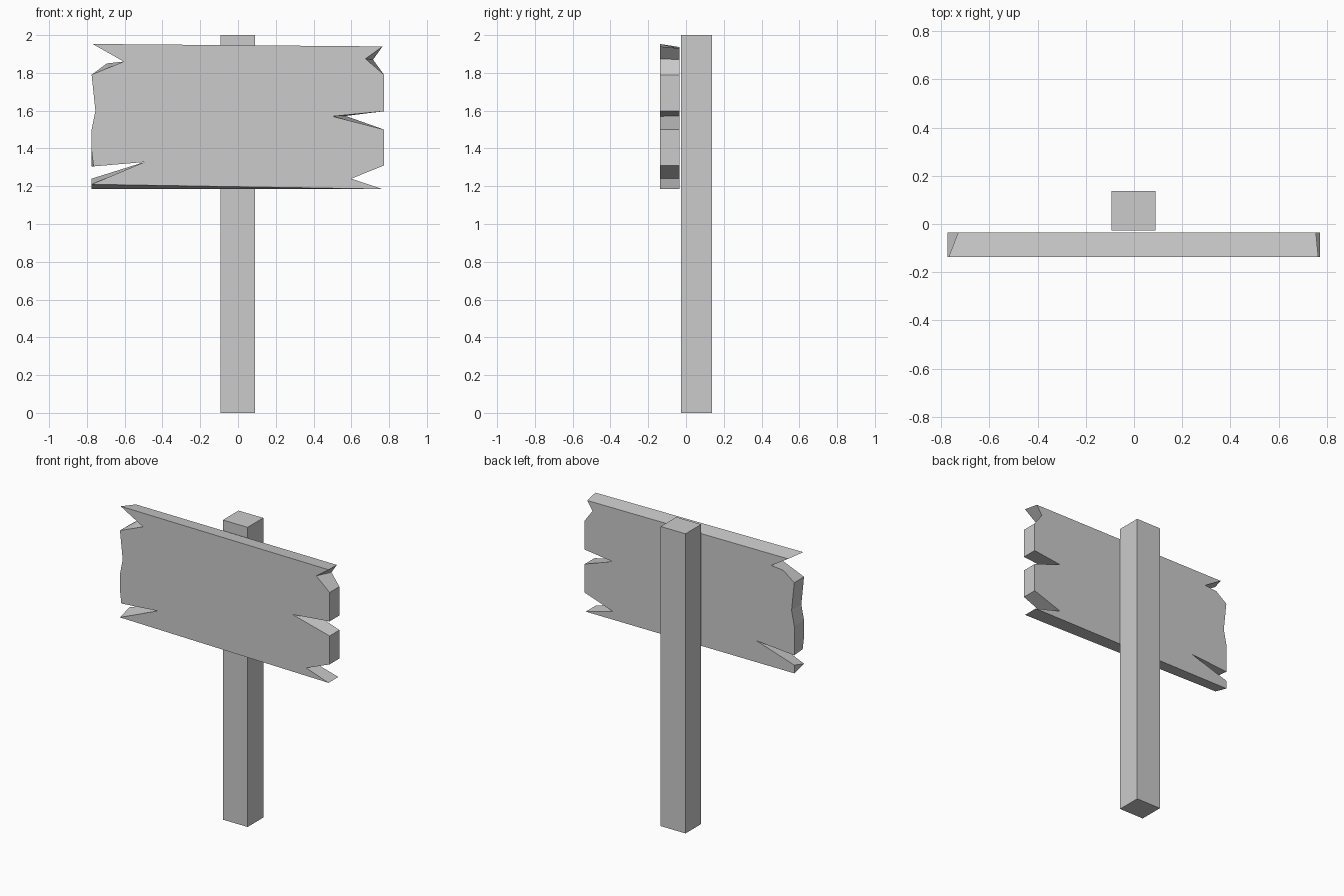
import bpy, bmesh

if "Cube" in bpy.data.objects:
    bpy.data.objects.remove(bpy.data.objects["Cube"])


def make_object(name, bm):
    bmesh.ops.recalc_face_normals(bm, faces=bm.faces)
    mesh = bpy.data.meshes.new(name)
    bm.to_mesh(mesh)
    bm.free()
    obj = bpy.data.objects.new(name, mesh)
    bpy.context.collection.objects.link(obj)
    return obj


def loft_outline(name, front, back, y_front, y_back):
    """Slab between a front and a back outline with matching points."""
    bm = bmesh.new()
    f = [bm.verts.new((x, y_front, z)) for x, z in front]
    b = [bm.verts.new((x, y_back, z)) for x, z in back]
    bm.faces.new(f)
    bm.faces.new(b[::-1])
    n = len(f)
    for i in range(n):
        j = (i + 1) % n
        bm.faces.new((f[j], f[i], b[i], b[j]))
    bmesh.ops.remove_doubles(bm, verts=bm.verts, dist=0.0005)
    # triangulate the concave caps cleanly
    caps = [face for face in bm.faces if len(face.verts) > 4]
    bmesh.ops.triangulate(bm, faces=caps, ngon_method='EAR_CLIP')
    return make_object(name, bm)


# Splintered board: front outline, counter-clockwise from the top left
front = [
    (-.77, 1.953), (-.605, 1.86), (-.69, 1.825), (-.775, 1.79),
    (-.755, 1.6), (-.775, 1.5), (-.775, 1.39), (-.765, 1.305),
    (-.495, 1.328), (-.775, 1.21), (-.775, 1.21), (.765, 1.185),
    (.6, 1.24), (.773, 1.31), (.773, 1.5), (.5, 1.57),
    (.773, 1.597), (.773, 1.79), (.675, 1.875), (.765, 1.94),
]
# The back outline differs only where the splits run at an angle
back = list(front)
for i, p in {0: (-.73, 1.937), 2: (-.695, 1.85), 7: (-.775, 1.305),
             9: (-.775, 1.24), 10: (-.775, 1.185), 12: (.567, 1.24),
             15: (.57, 1.572), 18: (.715, 1.87), 19: (.755, 1.93)}.items():
    back[i] = p
loft_outline("sign_board", front, back, -0.138, -0.035)

# Square post behind the board
post = [(-.093, 0), (.09, 0), (.09, 2), (-.093, 2)]
loft_outline("post", post, post, -0.027, 0.138)
